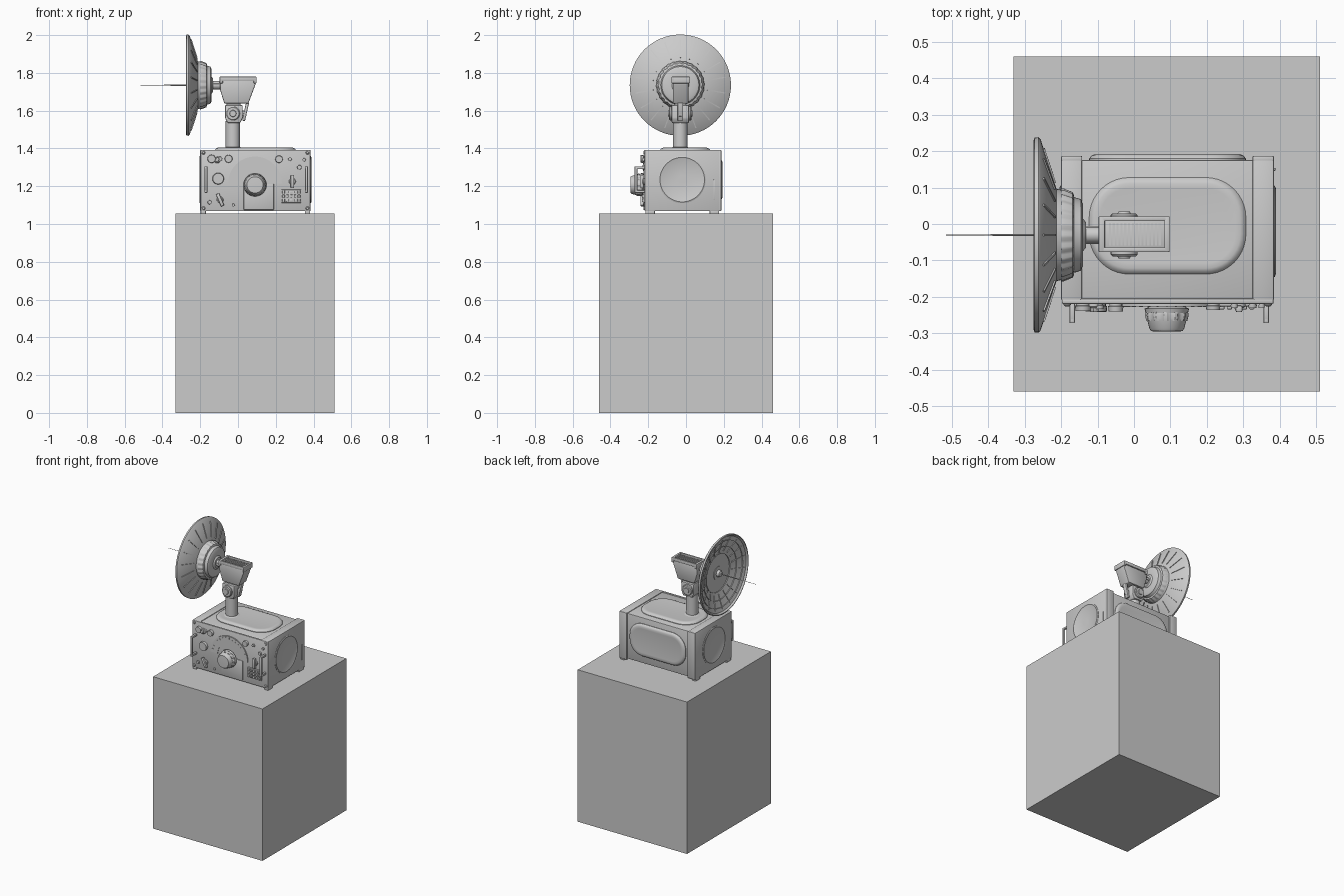
import bpy, bmesh, math
from math import sin, cos, pi
from mathutils import Vector, Matrix

# Outward frames: local z maps to the named direction
FRONT = Matrix.Rotation(pi / 2, 4, 'X')             # (x, y, z) -> (x, -z, y)
BACK = Matrix.Rotation(-pi / 2, 4, 'X')             # (x, y, z) -> (x, z, -y)
RIGHT = Matrix.Rotation(pi / 2, 4, 'Y')
LEFT = Matrix.Rotation(-pi / 2, 4, 'Y')
UP = Matrix.Identity(4)


def finish(name, bm, smooth=True):
    bmesh.ops.recalc_face_normals(bm, faces=bm.faces)
    me = bpy.data.meshes.new(name)
    bm.to_mesh(me)
    bm.free()
    ob = bpy.data.objects.new(name, me)
    bpy.context.collection.objects.link(ob)
    if smooth:
        bpy.ops.object.select_all(action='DESELECT')
        ob.select_set(True)
        bpy.context.view_layer.objects.active = ob
        bpy.ops.object.shade_smooth_by_angle(angle=math.radians(35))
    return ob


def loft(name, rings, at=(0, 0, 0), frame=UP, closed=False):
    """Skin a list of rings; cap the ends, or join last to first."""
    bm = bmesh.new()
    m = Matrix.Translation(at) @ frame
    vs = [[bm.verts.new(m @ Vector(p)) for p in r] for r in rings]
    n = len(vs[0])
    pairs = list(zip(vs, vs[1:])) + ([(vs[-1], vs[0])] if closed else [])
    for a, b in pairs:
        for i in range(n):
            bm.faces.new((a[i], a[(i + 1) % n], b[(i + 1) % n], b[i]))
    if not closed:
        bm.faces.new(vs[0])
        bm.faces.new(vs[-1])
    return finish(name, bm)


def lathe(name, prof, at, frame=UP, n=32, closed=False, flute=0):
    rings = []
    for r, h in prof:
        ring = []
        for i in range(n):
            k = r - (flute if (i // 2) % 2 else 0)
            ring.append((k * cos(2 * pi * i / n), k * sin(2 * pi * i / n), h))
        rings.append(ring)
    return loft(name, rings, at, frame, closed)


def box(name, x, y, z, bevel=0.0, rot=None):
    bm = bmesh.new()
    bmesh.ops.create_cube(bm, size=1)
    bmesh.ops.scale(bm, vec=(x[1] - x[0], y[1] - y[0], z[1] - z[0]), verts=bm.verts)
    if bevel:
        bmesh.ops.bevel(bm, geom=bm.edges[:], offset=bevel, segments=2, profile=0.5, affect='EDGES')
    c = Vector(((x[0] + x[1]) / 2, (y[0] + y[1]) / 2, (z[0] + z[1]) / 2))
    bm.transform(Matrix.Translation(c) @ (rot or UP))
    return finish(name, bm, bevel > 0)


def stadium(w, h, rad, z, n=10):
    pts = []
    for q, (sx, sy) in enumerate(((1, 1), (-1, 1), (-1, -1), (1, -1))):
        for i in range(n + 1):
            a = (q + i / n) * pi / 2
            pts.append((sx * (w / 2 - rad) + rad * cos(a), sy * (h / 2 - rad) + rad * sin(a), z))
    return pts


def pillow(name, w, h, rad, rise, at, frame):
    steps = [(0, -0.004), (0, 0.2 * rise), (0.006, 0.7 * rise), (0.016, rise), (0.03, 0.9 * rise)]
    loft(name, [stadium(w - 2 * o, h - 2 * o, rad - o, z) for o, z in steps], at, frame)


def prism(name, prof, y0, y1, bevel=0.004):
    bm = bmesh.new()
    f = bm.faces.new([bm.verts.new((x, y0, z)) for x, z in prof])
    g = bmesh.ops.extrude_face_region(bm, geom=[f])['geom']
    bmesh.ops.translate(bm, vec=(0, y1 - y0, 0), verts=[v for v in g if isinstance(v, bmesh.types.BMVert)])
    if bevel:
        bmesh.ops.bevel(bm, geom=bm.edges[:], offset=bevel, segments=2, profile=0.5, affect='EDGES')
    return finish(name, bm)


# Pedestal
box('pedestal', (-0.33, 0.51), (-0.46, 0.46), (0, 1.055))

# Cabinet: core, end frames, base and top rails, feet
box('cabinet', (-0.19, 0.375), (-0.212, 0.176), (1.072, 1.388), 0.006)
for side, x in (('left', (-0.2, -0.142)), ('right', (0.325, 0.384))):
    box(side + '_end_frame', x, (-0.21, 0.178), (1.068, 1.393), 0.005)
    for e in (0, 1):
        xx = (x[0] + 0.002, x[0] + 0.03) if side == 'left' else (x[1] - 0.03, x[1] - 0.002)
        yy = (-0.215, -0.165) if e else (0.125, 0.175)
        box(side + '_foot', xx, yy, (1.053, 1.072), 0.003)
    box(side + '_rear_lip', x, (0.17, 0.187), (1.068, 1.393), 0.004)
box('front_panel', (-0.198, 0.383), (-0.219, -0.205), (1.068, 1.393), 0.004)

# Pressed panels on top, back and ends
pillow('top_pressing', 0.43, 0.265, 0.11, 0.016, (0.092, -0.005, 1.388), UP)
pillow('back_pressing', 0.43, 0.225, 0.1, 0.016, (0.092, 0.176, 1.235), BACK)
for name, x, fr in (('right_round_cover', 0.384, RIGHT), ('left_round_cover', -0.2, LEFT)):
    lathe(name, [(0.125, -0.004), (0.125, 0.002), (0.118, 0.005), (0.112, 0.002), (0.02, 0.002)],
          (x, -0.02, 1.235), fr, 48)
box('right_slot_cover', (0.38, 0.388), (0.146, 0.154), (1.13, 1.235), 0.002)

# Main tuning dial: half-ring scale, lower plate, stepped knob
arc = [(0.09 + 0.142 * cos(pi * i / 32), 1.215 + 0.142 * sin(pi * i / 32)) for i in range(33)]
inner = [(0.09 + 0.088 * cos(pi * i / 32), 1.215 + 0.088 * sin(pi * i / 32)) for i in range(32, -1, -1)]
prism('dial_scale', arc + inner, -0.226, -0.212, 0)
prism('dial_face', inner, -0.222, -0.212, 0)
box('dial_lower_plate', (0.03, 0.19), (-0.224, -0.212), (1.075, 1.213), 0.003)
for i in range(1, 16):
    a = pi * i / 16
    box('dial_mark', (0.09 + 0.128 * cos(a) - 0.008, 0.09 + 0.128 * cos(a) + 0.008), (-0.228, -0.224),
        (1.2138 + 0.128 * sin(a), 1.2162 + 0.128 * sin(a)), 0, Matrix.Rotation(-a, 4, 'Y'))
lathe('tuning_knob', [(0.045, -0.01), (0.045, 0.006), (0.061, 0.012), (0.058, 0.024)], (0.09, -0.22, 1.207), FRONT, 32)
lathe('tuning_knob_grip', [(0.058, 0.02), (0.06, 0.03), (0.056, 0.046)], (0.09, -0.22, 1.207), FRONT, 48, flute=0.004)
lathe('tuning_knob_cap', [(0.054, 0.042), (0.048, 0.066), (0.043, 0.074), (0.02, 0.075)], (0.09, -0.22, 1.207), FRONT, 32)

# Small controls: x, z, radius, height
for x, z, r, h in ((-0.14, 1.345, 0.022, 0.02), (-0.05, 1.345, 0.021, 0.022), (-0.105, 1.24, 0.031, 0.022),
                   (0.217, 1.343, 0.02, 0.018), (-0.095, 1.345, 0.012, 0.015), (-0.15, 1.115, 0.011, 0.014),
                   (0.275, 1.343, 0.01, 0.012), (0.35, 1.34, 0.009, 0.012), (0.325, 1.3, 0.012, 0.012),
                   (-0.025, 1.1, 0.008, 0.01)):
    lathe('control_knob', [(r * 0.85, -0.01), (r * 0.85, h * 0.3), (r, h * 0.35), (r * 0.92, h), (r * 0.5, h)],
          (x, -0.218, z), FRONT, 16)

# Pointer levers and toggle
for x, z, tilt, l in ((-0.095, 1.128, -0.4, 0.035), (0.288, 1.225, 0, 0.035), (-0.11, 1.34, 0.5, 0.012)):
    lathe('lever_hub', [(0.018, -0.01), (0.018, 0.008), (0.014, 0.012)], (x, -0.218, z), FRONT, 16)
    box('lever_pointer', (x - 0.009, x + 0.009), (-0.242, -0.224), (z - l, z + l), 0.004, Matrix.Rotation(tilt, 4, 'Y'))

# Terminal block with studs
box('terminal_block', (0.228, 0.336), (-0.226, -0.21), (1.112, 1.182), 0.003)
for i in range(5):
    for j in range(3):
        x, z = 0.241 + i * 0.0205, 1.125 + j * 0.022
        box('terminal_stud', (x - 0.007, x + 0.007), (-0.234, -0.222), (z - 0.008, z + 0.008), 0.002)

# Carry handles and corner screws
for x in (-0.177, 0.355):
    box('handle_grip', (x, x + 0.015), (-0.272, -0.258), (1.165, 1.305), 0.004)
    for z in (1.165, 1.291):
        box('handle_leg', (x, x + 0.015), (-0.272, -0.212), (z, z + 0.014), 0.003)
for x in (-0.183, 0.368):
    for z in (1.083, 1.378):
        lathe('corner_screw', [(0.01, -0.01), (0.01, 0.004), (0.006, 0.008)], (x, -0.218, z), FRONT, 12)

# Mast and swivel joint
MX, MY, MZ = -0.027, -0.03, 1.735
lathe('mast', [(0.038, 1.385), (0.038, 1.545)], (MX, MY, 0), UP, 32)
lathe('mast_collar', [(0.05, 1.395), (0.05, 1.402), (0.039, 1.407)], (MX, MY, 0), UP, 32)
prism('swivel_block', [(-0.068, 1.63), (0.024, 1.63), (0.024, 1.56), (0.012, 1.535), (-0.055, 1.535), (-0.068, 1.56)],
      -0.076, 0.016, 0.005)
for name, y, fr in (('front_pivot', -0.07, FRONT), ('back_pivot', 0.01, BACK)):
    lathe(name, [(0.037, 0), (0.037, 0.014), (0.032, 0.019), (0.018, 0.019), (0.016, 0.024)],
          (MX, y, 1.585), fr, 24)
box('swivel_neck', (-0.06, 0.012), (-0.06, 0.0), (1.62, 1.645), 0.003)
box('clamp_lever', (0.032, 0.048), (-0.045, -0.015), (1.545, 1.645), 0.005, Matrix.Rotation(0.22, 4, 'Y'))
box('clamp_bracket', (0.015, 0.045), (-0.04, -0.02), (1.57, 1.6), 0.003)

# Drive head: tapered housing, open tray with ridges
prism('head_housing', [(-0.095, 1.768), (0.095, 1.768), (0.093, 1.74), (0.055, 1.638), (-0.072, 1.638), (-0.095, 1.71)],
      -0.07, 0.013, 0.005)
for y in ((-0.077, -0.064), (0.008, 0.021)):
    box('tray_side_rim', (-0.097, 0.098), y, (1.757, 1.78), 0.003)
for x in ((-0.097, -0.08), (0.083, 0.098)):
    box('tray_end_rim', x, (-0.077, 0.021), (1.745, 1.78), 0.003)
for i in range(14):
    x = -0.066 + i * 0.0105
    box('tray_ridge', (x - 0.003, x + 0.003), (-0.059, 0.003), (1.766, 1.772))
lathe('dish_shaft', [(0.022, -0.16), (0.022, -0.09)], (0, MY, MZ), RIGHT, 24)
box('shaft_bracket', (-0.145, -0.09), (-0.055, -0.005), (1.727, 1.743), 0.003)

# Dish shell (local z runs along +x)
lathe('dish', [(0.26, -0.275), (0.267, -0.273), (0.268, -0.262), (0.262, -0.256), (0.125, -0.212), (0.1, -0.208),
               (0.03, -0.208), (0.03, -0.216), (0.1, -0.216), (0.125, -0.221), (0.252, -0.264)],
      (0, MY, MZ), RIGHT, 64, closed=True)
# Drum behind the dish with knurled rings
lathe('dish_drum', [(0.128, -0.222), (0.124, -0.2), (0.116, -0.185), (0.104, -0.165), (0.098, -0.146), (0.085, -0.14),
                    (0.045, -0.14), (0.035, -0.132)], (0, MY, MZ), RIGHT, 48)
lathe('drum_knurl', [(0.128, -0.2), (0.127, -0.192), (0.117, -0.168), (0.11, -0.165)], (0, MY, MZ), RIGHT, 96, flute=0.004)
# Rings and hub on the dish face
for r, x in ((0.075, -0.217), (0.13, -0.224), (0.18, -0.241), (0.225, -0.2565)):
    lathe('dish_face_ring', [(r - 0.002, x + 0.002), (r - 0.002, x - 0.003), (r + 0.002, x - 0.003), (r + 0.002, x + 0.002)],
          (0, MY, MZ), RIGHT, 64, closed=True)
lathe('dish_hub', [(0.01, -0.25), (0.02, -0.245), (0.024, -0.228), (0.045, -0.226), (0.045, -0.205)],
      (0, MY, MZ), RIGHT, 24)
# Radial ribs on both faces, aligned to the cone slope
slope = math.atan2(0.044, 0.137)
for i in range(18):
    spin = Matrix.Translation((0, MY, MZ)) @ Matrix.Rotation(2 * pi * i / 18, 4, 'X')
    for name, x, r, l in (('rear_rib', -0.2325, 0.193, 0.1), ('face_rib', -0.2455, 0.193, 0.1)):
        ob = box(name, (-0.003, 0.003), (-0.003, 0.003), (-l / 2, l / 2))
        ob.matrix_world = spin @ Matrix.Translation((x, 0, r)) @ Matrix.Rotation(-slope, 4, 'Y')
# Needle aerial
lathe('needle', [(0.0035, -0.25), (0.003, -0.38), (0.0015, -0.4), (0.001, -0.515)], (0, MY, MZ), RIGHT, 10)
